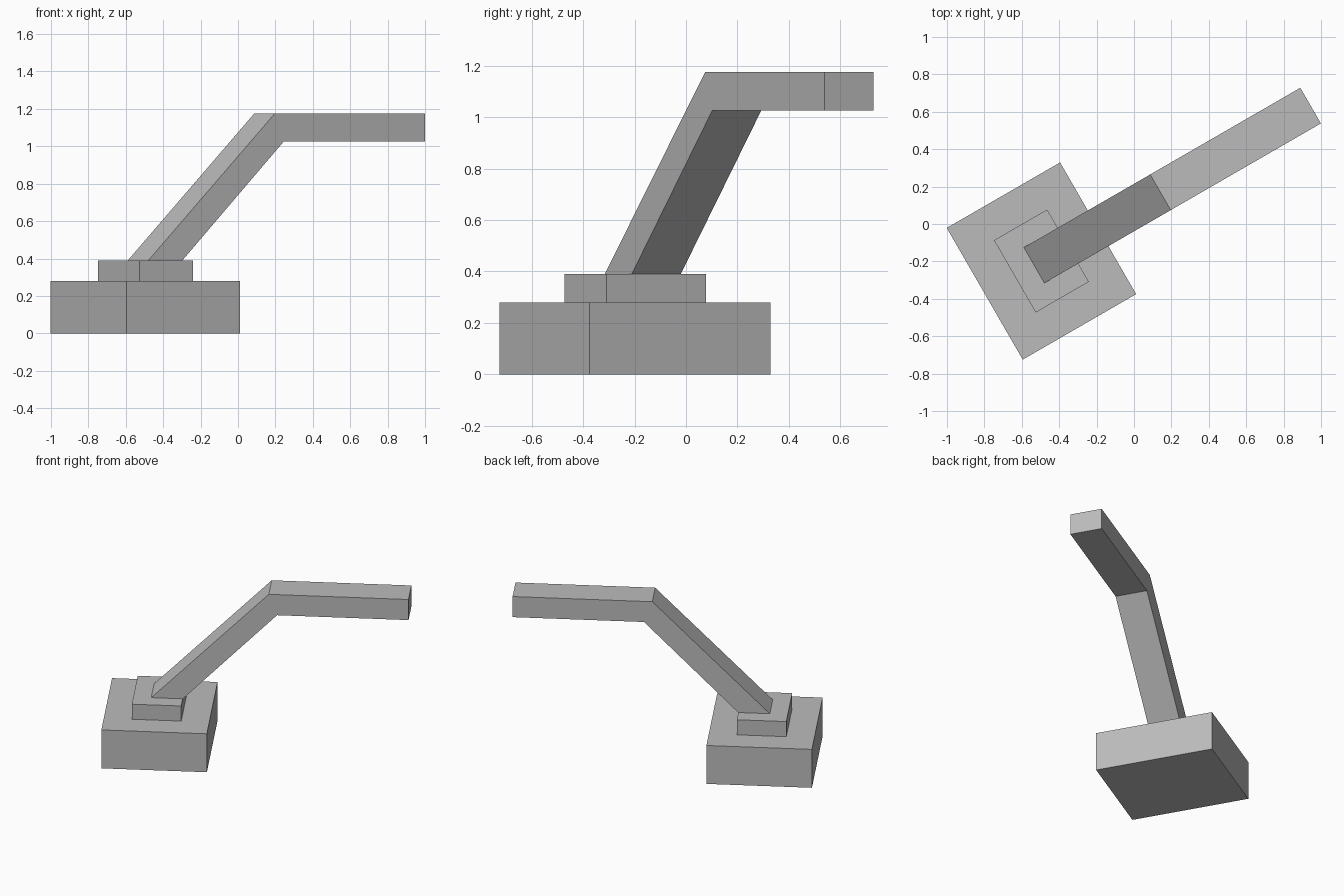
import bpy
from math import radians
from mathutils import Matrix

cube = bpy.data.objects.get("Cube")
if cube:
    bpy.data.objects.remove(cube, do_unlink=True)

grey = bpy.data.materials.new("plain grey")
grey.use_nodes = True
colour = (0.5, 0.5, 0.5, 1)
grey.diffuse_color = colour
grey.node_tree.nodes["Principled BSDF"].inputs["Base Color"].default_value = colour

# The whole model is turned about the centre of its base
PLACE = Matrix.Translation((-0.495, -0.198, 0)) @ Matrix.Rotation(radians(30), 4, "Z")


def extrude_profile(name, profile, width):
    """Extrude a side profile of (length, height) points across the width."""
    n = len(profile)
    verts = [(u, side * width / 2, z) for side in (-1, 1) for u, z in profile]
    faces = [tuple(range(n)), tuple(reversed(range(n, 2 * n)))]
    faces += [((i + 1) % n, i, i + n, (i + 1) % n + n) for i in range(n)]
    mesh = bpy.data.meshes.new(name)
    mesh.from_pydata(verts, [], faces)
    mesh.transform(PLACE)
    mesh.materials.append(grey)
    obj = bpy.data.objects.new(name, mesh)
    bpy.context.collection.objects.link(obj)
    return obj


def block(name, length, width, bottom, top):
    h = length / 2
    extrude_profile(name, [(-h, bottom), (h, bottom), (h, top), (-h, top)], width)


# Stepped base
block("base", 0.70, 0.813, 0, 0.28)
block("mounting_plate", 0.328, 0.446, 0.28, 0.39)

# Bent arm: sloping strut, then a level beam
extrude_profile("bent_arm", [(-0.045, 0.39), (0.165, 0.39), (0.79, 1.025),
                             (1.662, 1.025), (1.662, 1.175), (0.735, 1.175)], 0.22)
